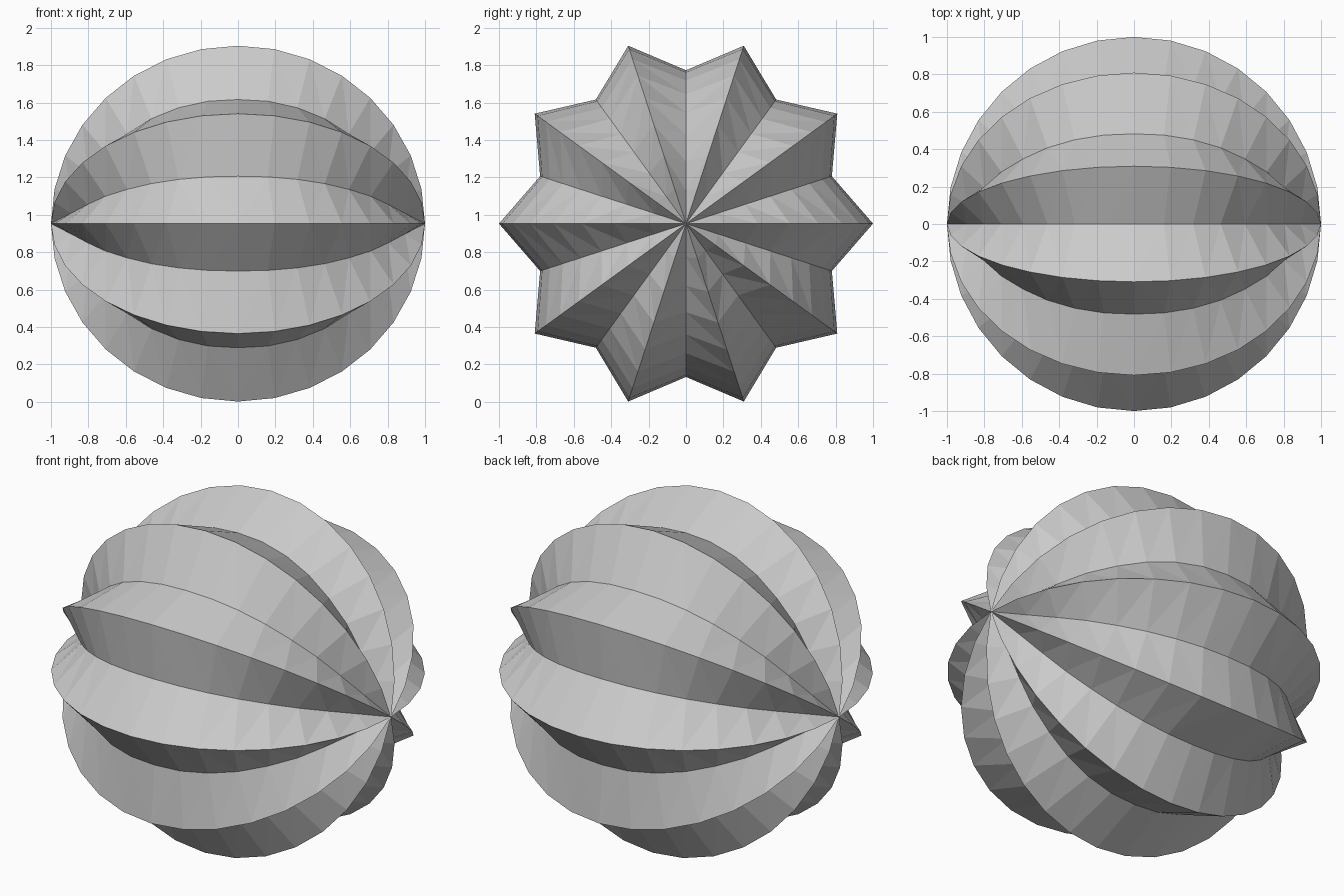
import bpy, bmesh, math
from math import sin, cos, pi

cube = bpy.data.objects.get("Cube")
if cube:
    bpy.data.objects.remove(cube, do_unlink=True)

RIDGES = 10        # ribs around the x axis
STEPS = 16         # segments from pole to pole
CENTRE_Z = 0.953
# groove: distance from the centre against the angle from the nearest pole
GROOVE = [(0, 1.0), (11.25, 0.911), (20, 0.873), (43.4, 0.839), (90, 0.82)]

grey = bpy.data.materials.new("light_grey")
grey.use_nodes = True
colour = (0.6, 0.6, 0.6, 1)
grey.diffuse_color = colour
grey.node_tree.nodes["Principled BSDF"].inputs["Base Color"].default_value = colour


def groove_radius(theta):
    a = math.degrees(min(theta, pi - theta))
    for (a0, r0), (a1, r1) in zip(GROOVE, GROOVE[1:]):
        if a <= a1:
            return r0 + (r1 - r0) * (a - a0) / (a1 - a0)
    return GROOVE[-1][1]


bm = bmesh.new()
poles = [bm.verts.new((s, 0, CENTRE_Z)) for s in (1, -1)]

# meridians alternate between ridge and groove
meridians = []
for k in range(2 * RIDGES):
    phi = k * pi / RIDGES
    line = [poles[0]]
    for i in range(1, STEPS):
        theta = pi * i / STEPS
        r = groove_radius(theta) if k % 2 else 1.0
        line.append(bm.verts.new((r * cos(theta),
                                  r * sin(theta) * cos(phi),
                                  CENTRE_Z + r * sin(theta) * sin(phi))))
    meridians.append(line + [poles[1]])

# skin between neighbouring meridians
for k, a in enumerate(meridians):
    b = meridians[(k + 1) % len(meridians)]
    for i in range(STEPS):
        corners = list(dict.fromkeys((a[i], a[i + 1], b[i + 1], b[i])))
        bm.faces.new(corners)

bmesh.ops.triangulate(bm, faces=bm.faces[:])
bmesh.ops.recalc_face_normals(bm, faces=bm.faces[:])
mesh = bpy.data.meshes.new("ribbed_ball")
bm.to_mesh(mesh)
bm.free()
mesh.materials.append(grey)
ball = bpy.data.objects.new("ribbed_ball", mesh)
bpy.context.collection.objects.link(ball)
